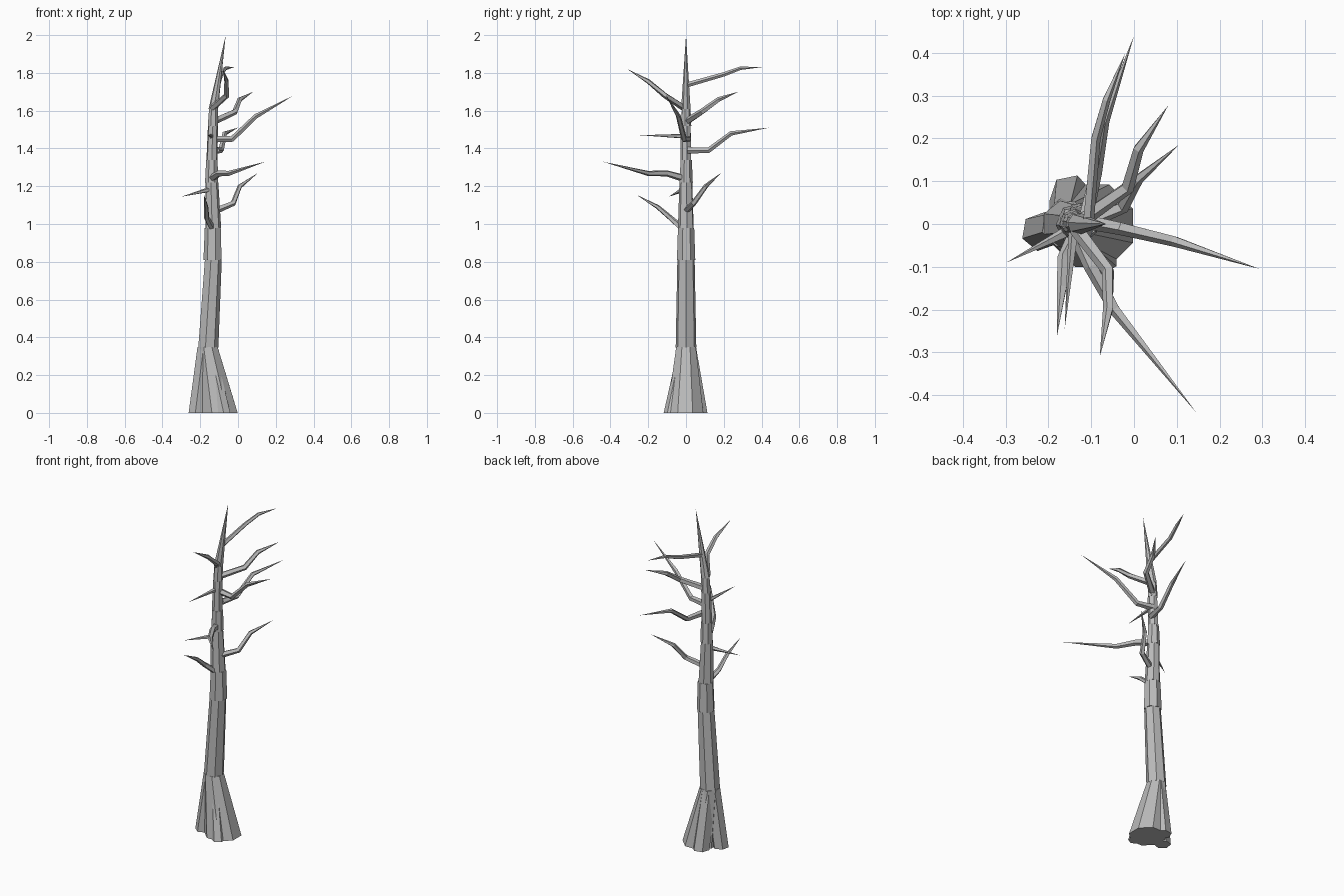
import bpy, bmesh, math
from mathutils import Vector

if "Cube" in bpy.data.objects:
    bpy.data.objects.remove(bpy.data.objects["Cube"])

bark = bpy.data.materials.new("grey bark")
bark.diffuse_color = (0.5, 0.5, 0.5, 1)
bark.use_nodes = True
bark.node_tree.nodes["Principled BSDF"].inputs["Base Color"].default_value = bark.diffuse_color


def finish(name, bm):
    bmesh.ops.recalc_face_normals(bm, faces=bm.faces)
    me = bpy.data.meshes.new(name)
    bm.to_mesh(me)
    bm.free()
    me.materials.append(bark)
    ob = bpy.data.objects.new(name, me)
    bpy.context.collection.objects.link(ob)
    return ob


def skin(bm, rings):
    """Join rings of vertices; a one-point ring closes to a tip."""
    for a, b in zip(rings, rings[1:]):
        n = len(a)
        for i in range(n):
            j = (i + 1) % n
            if len(b) == 1:
                bm.faces.new((a[i], a[j], b[0]))
            else:
                bm.faces.new((a[i], a[j], b[j], b[i]))
    bm.faces.new(rings[0])
    if len(rings[-1]) > 1:
        bm.faces.new(rings[-1])


def frustum(name, p0, r0, p1, r1, sides, turn=0.0):
    """Level-cut tapered prism between two centres."""
    bm = bmesh.new()
    rings = []
    for p, r in ((p0, r0), (p1, r1)):
        if r == 0:
            rings.append([bm.verts.new(p)])
        else:
            rings.append([bm.verts.new((p[0] + r * math.cos(turn + math.tau * i / sides),
                                        p[1] + r * math.sin(turn + math.tau * i / sides),
                                        p[2])) for i in range(sides)])
    skin(bm, rings)
    return finish(name, bm)


def branch(name, pts, r, sides=5):
    """Crooked, faceted twig ending in a point."""
    pts = [Vector(p) for p in pts]
    bm = bmesh.new()
    rings = []
    n = len(pts)
    for k, p in enumerate(pts[:-1]):
        d = (pts[k + 1] - p).normalized()
        if k:
            d = (d + (p - pts[k - 1]).normalized()).normalized()
        u = d.cross(Vector((0, 0, 1))).normalized()
        v = u.cross(d)
        rad = r * (1 - 0.3 * k / max(1, n - 2))
        rings.append([bm.verts.new(p + rad * (u * math.cos(math.tau * i / sides)
                                              + v * math.sin(math.tau * i / sides)))
                      for i in range(sides)])
    rings.append([bm.verts.new(pts[-1])])
    skin(bm, rings)
    return finish(name, bm)


# Flared foot and two side roots
frustum("trunk_foot", (-0.098, -0.004, 0), 0.104, (-0.16, 0, 0.35), 0.056, 8, 0.39)
frustum("left_root", (-0.218, -0.018, 0), 0.046, (-0.175, -0.005, 0.35), 0.042, 6, 0.35)
frustum("back_root", (-0.148, 0.066, 0), 0.05, (-0.16, 0.015, 0.35), 0.04, 6, 0.2)
frustum("front_root", (-0.075, -0.078, 0), 0.04, (-0.15, -0.01, 0.35), 0.03, 6, 0.5)

# Trunk stacked from tapered lengths with small ledges
trunk = [  # x, z, lower radius, upper radius of the length starting here
    (-0.160, 0.345, 0.056, 0.047),
    (-0.133, 0.81, 0.050, 0.044),
    (-0.132, 0.98, 0.043, 0.035),
    (-0.139, 1.22, 0.036, 0.031),
    (-0.138, 1.34, 0.030, 0.027),
    (-0.133, 1.52, 0.028, 0.024),
    (-0.130, 1.61, 0.026, 0.0),
    (-0.065, 2.00, 0, 0)]
for i, (a, b) in enumerate(zip(trunk, trunk[1:])):
    frustum(f"trunk_{i + 1}", (a[0], 0, a[1]), a[2], (b[0], 0, b[1]), a[3], 7, 0.5 * i)

# Bare branches, lowest first
branches = [
    (0.017, [(-0.14, -0.03, 0.985), (-0.165, -0.08, 1.03), (-0.168, -0.15, 1.09), (-0.18, -0.262, 1.155)]),
    (0.018, [(-0.12, 0.00, 1.07), (-0.025, 0.04, 1.11), (0.01, 0.105, 1.20), (0.105, 0.185, 1.27)]),
    (0.015, [(-0.14, -0.01, 1.185), (-0.298, -0.09, 1.145)]),
    (0.020, [(-0.135, -0.02, 1.245), (-0.10, -0.10, 1.268), (-0.045, -0.20, 1.268), (0.145, -0.44, 1.33)]),
    (0.018, [(-0.115, 0.01, 1.39), (-0.09, 0.12, 1.39), (-0.07, 0.24, 1.48), (0.0, 0.44, 1.51)]),
    (0.019, [(-0.13, 0.01, 1.45), (-0.03, -0.01, 1.45), (0.095, -0.04, 1.57), (0.293, -0.105, 1.68)]),
    (0.013, [(-0.14, -0.01, 1.465), (-0.162, -0.245, 1.47)]),
    (0.019, [(-0.135, 0.0, 1.54), (-0.015, 0.085, 1.595), (0.01, 0.175, 1.66), (0.08, 0.277, 1.70)]),
    (0.018, [(-0.135, -0.01, 1.615), (-0.06, -0.11, 1.68), (-0.06, -0.20, 1.755), (-0.08, -0.31, 1.82)]),
    (0.014, [(-0.108, 0.0, 1.735), (-0.09, 0.20, 1.792), (-0.065, 0.29, 1.825), (-0.02, 0.40, 1.83)]),
]
for i, (r, pts) in enumerate(branches):
    branch(f"branch_{i + 1}", pts, r)
